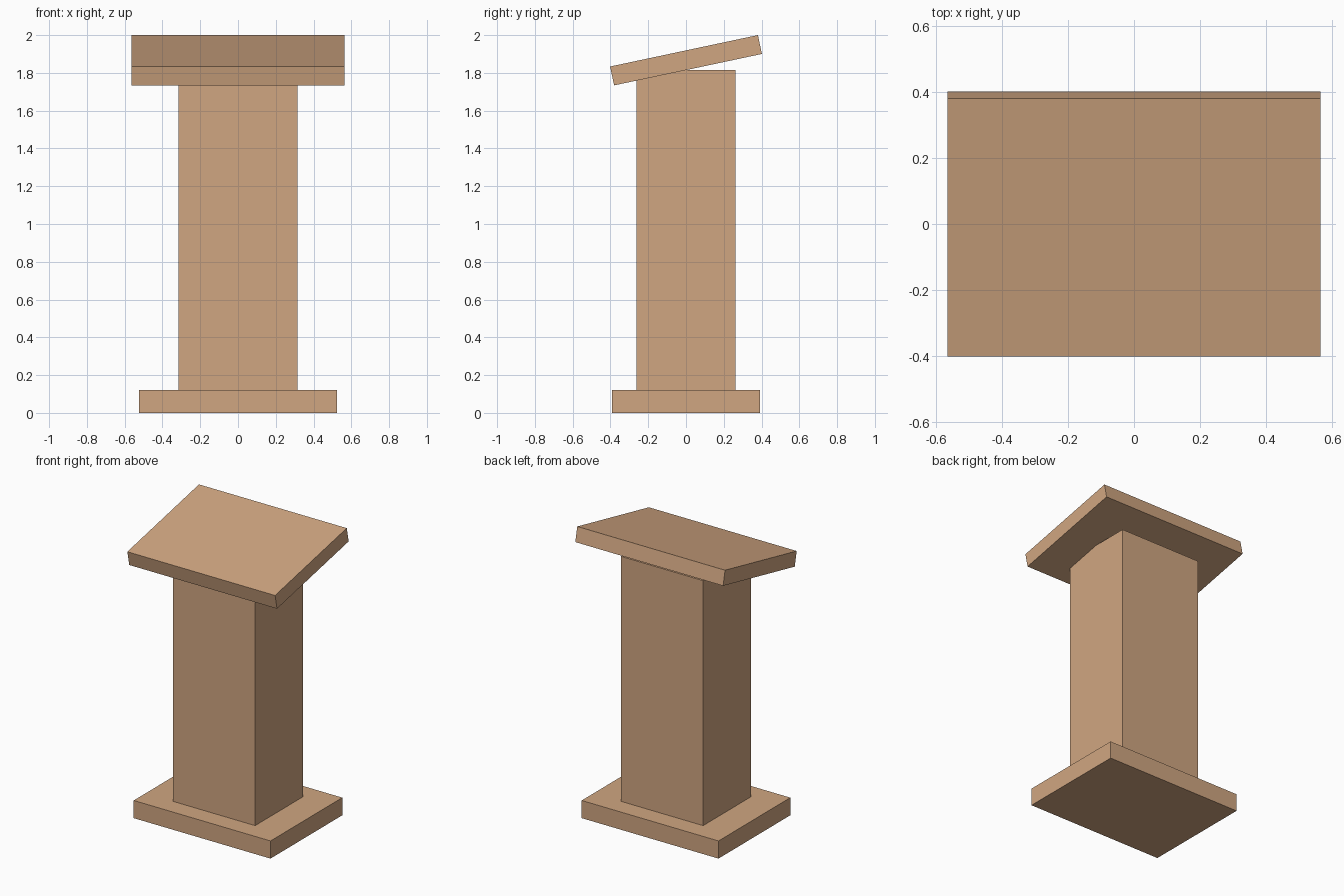
import bpy
import math

if "Cube" in bpy.data.objects:
    bpy.data.objects.remove(bpy.data.objects["Cube"])

wood = bpy.data.materials.new("light wood")
wood.diffuse_color = (0.63, 0.38, 0.22, 1.0)
wood.use_nodes = True
wood.node_tree.nodes["Principled BSDF"].inputs["Base Color"].default_value = wood.diffuse_color


def box(name, size, centre, tilt=0.0):
    """Box of the given size, optionally tilted about x."""
    bpy.ops.mesh.primitive_cube_add(size=1, location=centre, rotation=(tilt, 0, 0))
    ob = bpy.context.object
    ob.name = name
    ob.scale = size
    ob.data.materials.append(wood)
    return ob


# Base plinth
box("base", (1.046, 0.784, 0.122), (0, 0, 0.061))
# Column, its flat top meeting the underside of the desk at y = 0
box("column", (0.628, 0.523, 1.693), (0, 0, 0.9685))
# Sloping reading desk, higher at the back
box("reading_desk", (1.13, 0.80, 0.102), (0, 0, 1.867), math.radians(12))
